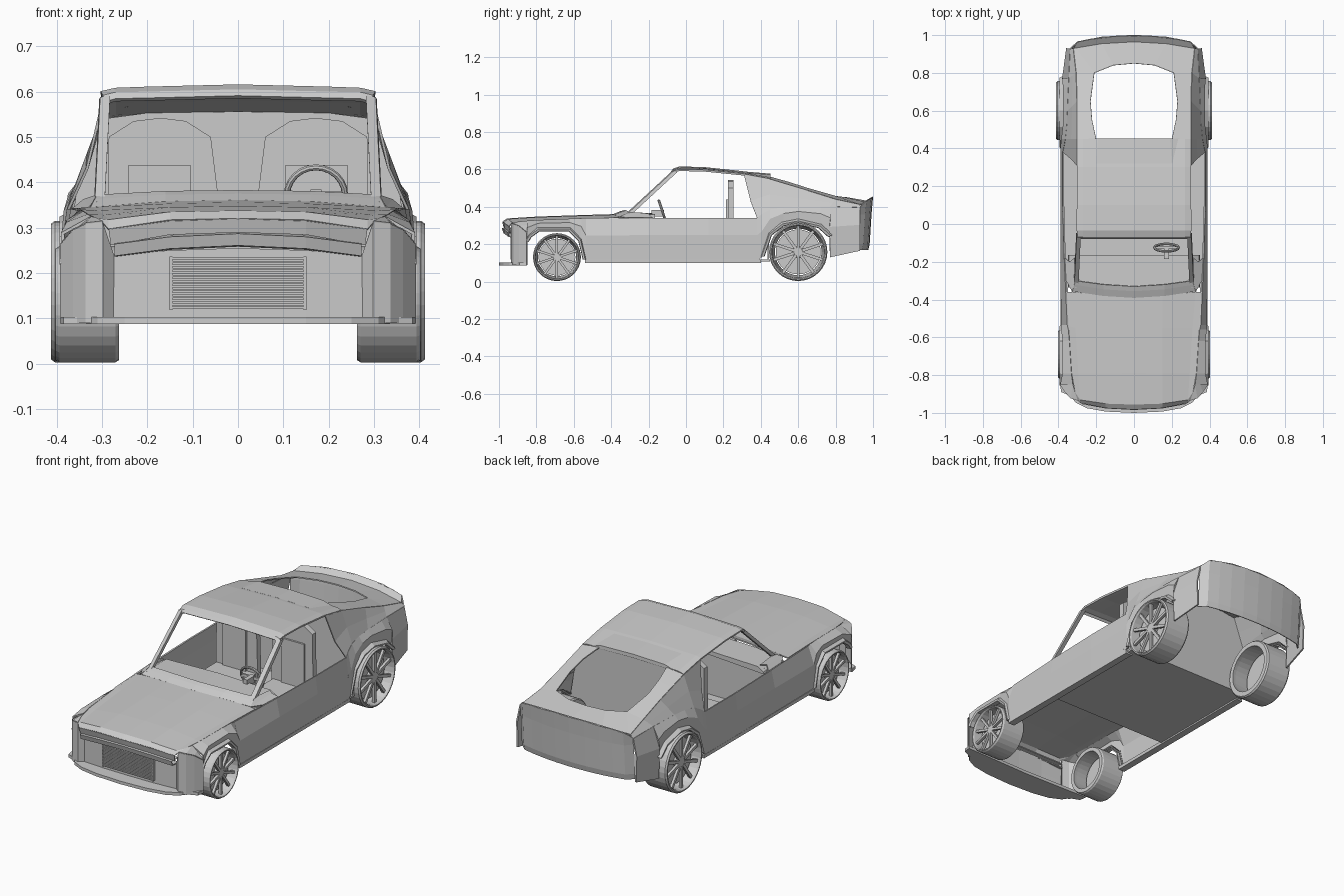
import bpy, bmesh, math
from mathutils import Matrix, Vector


def finish(name, bm, mirror=True, thick=0.0):
    bmesh.ops.remove_doubles(bm, verts=bm.verts, dist=0.0002)
    bmesh.ops.recalc_face_normals(bm, faces=bm.faces)
    me = bpy.data.meshes.new(name)
    bm.to_mesh(me)
    bm.free()
    ob = bpy.data.objects.new(name, me)
    bpy.context.collection.objects.link(ob)
    if mirror:
        m = ob.modifiers.new("Mirror", 'MIRROR')
        m.use_clip = True
    if thick:
        s = ob.modifiers.new("Solidify", 'SOLIDIFY')
        s.thickness = thick
        s.offset = 0
    return ob


def sheet(name, rows, thick=0.006):
    """Loft a grid of quads through rows of points, mirrored in x."""
    bm = bmesh.new()
    vs = [[bm.verts.new(p) for p in r] for r in rows]
    for a, b in zip(vs, vs[1:]):
        for i in range(len(a) - 1):
            bm.faces.new((a[i], a[i + 1], b[i + 1], b[i]))
    return finish(name, bm, True, thick)


def prism(name, pts, place, d0, d1):
    """Extrude a 2D outline between depths d0 and d1."""
    bm = bmesh.new()
    a = [bm.verts.new(place(u, v, d0)) for u, v in pts]
    b = [bm.verts.new(place(u, v, d1)) for u, v in pts]
    bm.faces.new(a)
    bm.faces.new(b)
    n = len(pts)
    for i in range(n):
        j = (i + 1) % n
        bm.faces.new((a[i], a[j], b[j], b[i]))
    return finish(name, bm)


def box(name, lo, hi, mirror=True):
    bm = bmesh.new()
    lo, hi = Vector(lo), Vector(hi)
    s = hi - lo
    bmesh.ops.create_cube(bm, size=1, matrix=Matrix.Translation((lo + hi) / 2) @ Matrix.Diagonal((*s, 1)))
    return finish(name, bm, mirror)


def revolve(name, prof, y, z, n=32):
    """Spin (x, radius) profile round the axle."""
    rows = []
    for k in range(n + 1):
        a = 2 * math.pi * (k % n) / n
        rows.append([(x, y + r * math.cos(a), z + r * math.sin(a)) for x, r in prof])
    return sheet(name, rows, 0)


XZ = lambda u, v, d: (u, d, v)
XY = lambda u, v, d: (u, v, d)

# lower body sides: y, bottom z, top z, bottom x, top x
front_side = [(-.85, .235, .322, .384, .322), (-.79, .285, .326, .372, .33), (-.62, .285, .333, .372, .34),
              (-.56, .23, .336, .378, .345), (-.535, .11, .337, .38, .35), (-.2, .11, .34, .382, .365),
              (.12, .11, .34, .383, .374), (.38, .11, .34, .383, .374)]
rear_side = [(.38, .11, .34, .383, .374), (.405, .13, .36, .383, .368), (.45, .26, .385, .378, .36),
             (.52, .315, .395, .37, .353), (.60, .335, .40, .368, .35), (.72, .305, .40, .37, .345),
             (.77, .25, .40, .372, .342), (.77, .13, .40, .375, .342), (.93, .165, .395, .352, .335)]
for nm, st in (("front_body_side", front_side), ("rear_body_side", rear_side)):
    sheet(nm, [[(xb, y, zb), (xb + .003, y, zb + .6 * (zt - zb)), (xt, y, zt)]
               for y, zb, zt, xb, xt in st], .008)
box("sill", (.35, -.54, .10), (.388, .40, .118))

# bonnet with fender tops, nose and cowl
hood = [(-.98, .318, .285, -.945, .295, .298, -.93, .31), (-.955, .335, .285, -.93, .315, .312, -.89, .318),
        (-.79, .345, .295, -.79, .325, .33, -.79, .326), (-.55, .353, .31, -.55, .335, .346, -.54, .337),
        (-.38, .358, .325, -.36, .342, .355, -.36, .339)]
sheet("bonnet", [[(0, yc, zc), (.15, yc * .8 + ye * .2, zc - .003), (xe, ye, ze), (xf, yf, zf)]
                 for yc, zc, xe, ye, ze, xf, yf, zf in hood])
sheet("nose_face", [[(0, -.98, .32), (.15, -.972, .315), (.285, -.945, .297)],
                    [(0, -.972, .29), (.15, -.965, .285), (.28, -.935, .262)]])
sheet("nose_bar", [[(0, y, .285 + dz), (.15, y + .008, .278 + dz), (.272, y + .03, .262 + dz)]
                   for y, dz in ((-.93, .003), (-.982, 0), (-.975, -.022), (-.925, -.024))])
sheet("cowl", [[(0, -.39, .358), (.16, -.38, .355), (.33, -.355, .342)],
               [(0, -.355, .372), (.16, -.345, .37), (.315, -.32, .36)],
               [(0, -.33, .380), (.16, -.32, .378), (.31, -.30, .37)]])
sheet("fender_shoulder", [[(.31, -.30, .37), (.325, -.36, .343), (.358, -.30, .34)],
                          [(.315, -.18, .362), (.34, -.2, .36), (.364, -.18, .34)]])
sheet("fender_nose", [[(.298, -.932, .312), (.335, -.92, .308), (.362, -.89, .295), (.39, -.85, .262)],
                      [(.312, -.89, .319), (.322, -.85, .322), (.35, -.85, .30), (.388, -.848, .265)]])

# front fascia with corner columns, splitter and grille
fascia = [(0, -.922, .255), (.15, -.92, .25), (.275, -.912, .24), (.298, -.932, .312), (.335, -.92, .308),
          (.362, -.89, .295), (.39, -.85, .262)]
sheet("front_fascia", [[(x, y, .09 + (zt - .09) * t) for x, y, zt in fascia] for t in (0, .5, 1)])
prism("splitter", [(0, -1), (.15, -.993), (.25, -.975), (.31, -.945), (.335, -.91), (.385, -.89), (.392, -.85),
                   (0, -.86)], XY, .087, .103)
for i in range(15):
    z = .121 + i * .0078
    box("grille_slat", (-.15, -.938, z), (.15, -.924, z + .0045), False)
box("grille_rail", (.145, -.938, .118), (.151, -.918, .236))

# roof, rear pillars and quarter panels
roof = [(-.075, .292, .575, .588), (-.065, .297, .588, .601), (-.035, .302, .596, .611), (.1, .302, .593, .607),
        (.3, .30, .573, .586), (.45, .30, .545, .560)]
sheet("roof", [[(0, y, zc), (.2, y, zc - .005), (.27, y, (ze + zc) / 2), (xe, y, ze)] for y, xe, ze, zc in roof], .01)
sheet("roof_lip", [[(0, .32, .585), (.20, .32, .58), (.25, .35, .568)],
                   [(0, .45, .575), (.19, .45, .570), (.24, .45, .555)],
                   [(0, .45, .558), (.19, .45, .555), (.24, .45, .55)]])
sheet("rear_pillar", [[(.20, .45, .558), (.30, .45, .545)], [(.222, .55, .53), (.30, .55, .515)],
                      [(.23, .65, .498), (.30, .65, .485)], [(.21, .80, .455), (.305, .80, .438)],
                      [(.20, .865, .435), (.32, .93, .41)]])
low = [(.374, .38, .34), (.36, .45, .385), (.35, .60, .40), (.342, .77, .40), (.335, .93, .395)]
top = [(.30, .31, .571), (.30, .45, .545), (.30, .65, .485), (.305, .80, .438), (.32, .93, .41)]
mid = [(.333, .345, .43)] + [tuple((p + q) / 2 for p, q in zip(a, b)) for a, b in zip(low[1:], top[1:])]
sheet("quarter_panel", [low, mid, top])

# tail deck, kicked-up lip and tail panel
sheet("tail_deck", [[(0, .85, .45), (.11, .84, .45), (.21, .80, .455)],
                    [(0, .965, .43), (.17, .955, .424), (.32, .93, .41)],
                    [(0, 1, .452), (.17, .99, .447), (.30, .965, .432)]])
tail = [(0, .997, .452), (.09, .994, .45), (.17, .987, .447), (.24, .976, .44), (.30, .963, .432), (.335, .93, .40)]
sheet("tail_panel", [[(x, y - dy, z0 if k else z) for x, y, z in tail]
                     for k, dy, z0 in ((0, 0, 0), (1, .008, .36), (1, .018, .20), (1, .025, .17))])

# windscreen pillars
sheet("windscreen_pillar", [[(x, y, z), (x - .022, y - .004, z + .004), (x - .022, y + .022, z),
                             (x + .002, y + .022, z - .004), (x, y, z)]
                            for x, y, z in ((.316, -.325, .352), (.304, -.07, .588))], 0)

# floor, firewall, bulkhead and dashboard shelf
box("floor", (-.378, -.2, .108), (.378, .45, .118), False)
prism("firewall", [(0, .11), (.378, .11), (.378, .25), (.355, .335), (.31, .355), (0, .365)], XZ, -.2, -.19)
prism("bulkhead", [(0, .11), (.378, .11), (.375, .26), (.355, .385), (.298, .54), (.2, .553), (0, .556)],
      XZ, .435, .445)
prism("dashboard", [(0, .345), (.35, .325), (.345, .337), (.31, .358), (0, .366)], XZ, -.335, -.165)

# seats
prism("seat_back", [(.04, .13), (.045, .38), (.06, .5), (.115, .535), (.17, .542), (.23, .535), (.285, .5), (.29, .13)],
      XZ, .225, .255)
box("seat_pad", (.105, .215, .2), (.242, .228, .438))
box("seat_cushion", (.05, .0, .118), (.285, .23, .2))

# steering wheel
c = Vector((.172, -.125, .372))
tilt = math.radians(108)
bpy.ops.mesh.primitive_torus_add(major_segments=24, minor_segments=8, major_radius=.064, minor_radius=.007,
                                 location=c, rotation=(tilt, 0, 0))
bpy.context.object.name = "steering_wheel"
box("steering_spoke", c - Vector((.062, .005, .008)), c + Vector((.062, .005, .008)), False)
box("steering_column", c - Vector((.012, .06, .025)), c + Vector((.012, .008, .012)), False)

# wheel arch flares
arches = {"front_flare": ((-.69, .135), [(-.845, .215), (-.83, .24), (-.785, .272), (-.625, .272), (-.572, .22),
                                         (-.548, .12)]),
          "rear_flare": ((.60, .16), [(.415, .135), (.455, .25), (.52, .30), (.60, .315), (.71, .29), (.765, .24)])}
for nm, ((cy, cz), pts) in arches.items():
    sheet(nm, [[(x, cy + (y - cy) * s, cz + (z - cz) * s)
                for x, s in ((.365, .99), (.388, 1), (.391, 1.05), (.37, 1.12))] for y, z in pts])

# wheels: tyre, disc, hub and ten spokes
for nm, y, R, xi, xo in (("front", -.69, .128, .262, .402), ("rear", .60, .156, .262, .412)):
    z = R + .003
    revolve(nm + "_tyre", [(xi, .80 * R), (xi, .96 * R), (xi + .008, R), (xo - .008, R), (xo, .96 * R), (xo, .92 * R),
                           (xo - .008, .89 * R), (xi + .02, .82 * R), (xi, .80 * R)], y, z)
    revolve(nm + "_disc", [(xo - .06, 0), (xo - .06, .77 * R), (xo - .045, .77 * R), (xo - .045, 0)], y, z)
    revolve(nm + "_hub", [(xo - .05, .2 * R), (xo - .022, .2 * R), (xo - .016, .15 * R), (xo - .016, 0)], y, z, 20)
    bm = bmesh.new()
    for k in range(10):
        m = (Matrix.Translation((xo - .022, y, z)) @ Matrix.Rotation(k * math.pi / 5, 4, 'X')
             @ Matrix.Translation((0, 0, .52 * R)) @ Matrix.Diagonal((.014, .1 * R, .74 * R, 1)))
        bmesh.ops.create_cube(bm, size=1, matrix=m)
    finish(nm + "_spokes", bm)
